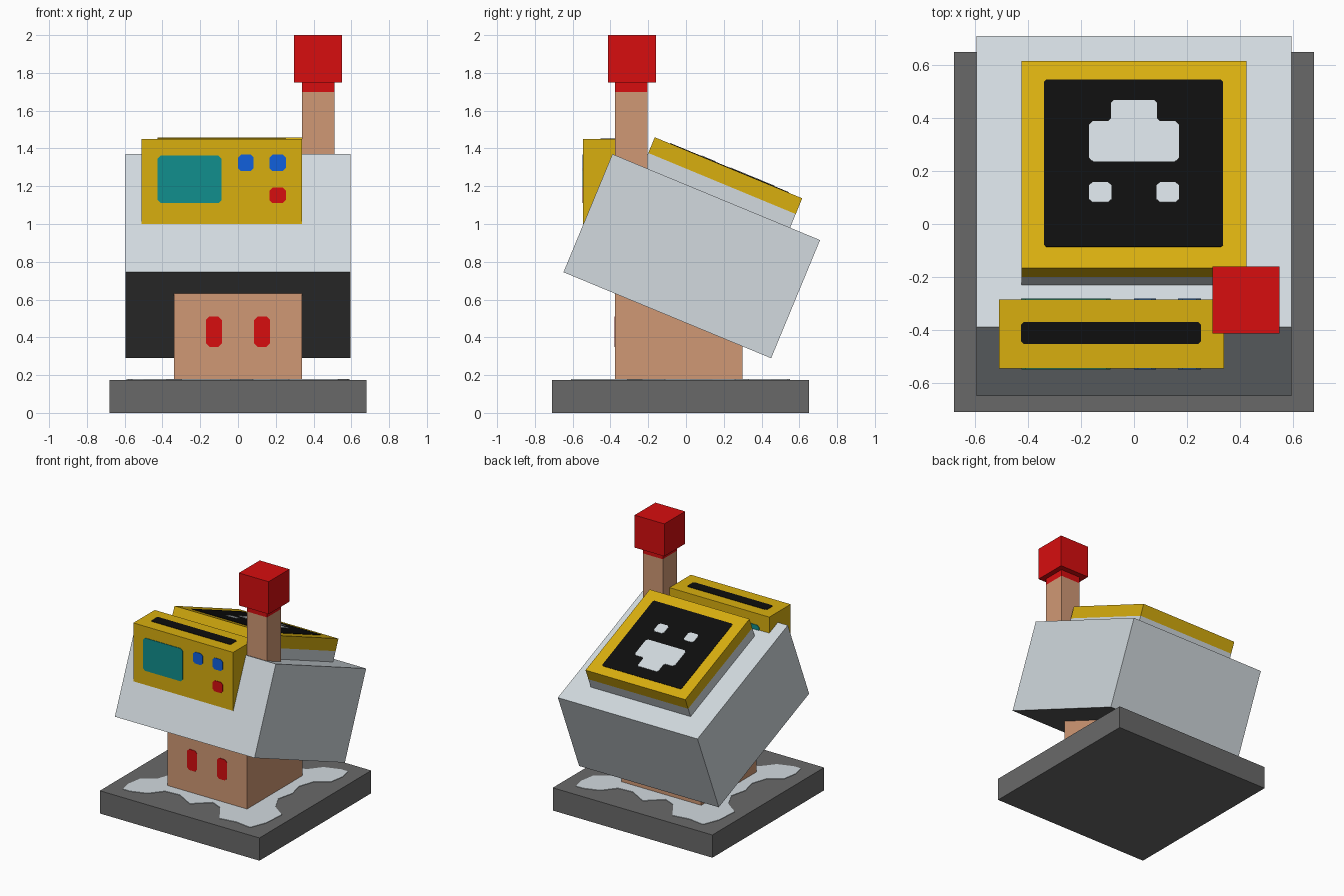
import bpy, bmesh, math
from mathutils import Matrix, Vector

if "Cube" in bpy.data.objects:
    bpy.data.objects.remove(bpy.data.objects["Cube"])


def material(name, hex_code):
    def lin(v):
        v /= 255
        return v / 12.92 if v <= 0.04045 else ((v + 0.055) / 1.055) ** 2.4
    m = bpy.data.materials.new(name)
    m.diffuse_color = [lin(int(hex_code[i:i + 2], 16)) for i in (0, 2, 4)] + [1]
    m.use_nodes = True
    m.node_tree.nodes["Principled BSDF"].inputs["Base Color"].default_value = m.diffuse_color
    return m


LIGHT = material("pale grey", "D2DADF")
YELLOW = material("yellow", "D9AF0F")
BLACK = material("black", "0E0E0E")
GREY = material("dark grey", "696969")
TAN = material("tan", "D09875")
RED = material("red", "D70D0F")
BLUE = material("blue", "1160DC")
TEAL = material("teal", "118F8D")


def finish(name, bm, matrix, mats):
    bmesh.ops.recalc_face_normals(bm, faces=bm.faces)
    mesh = bpy.data.meshes.new(name)
    bm.to_mesh(mesh)
    bm.free()
    for m in mats:
        mesh.materials.append(m)
    ob = bpy.data.objects.new(name, mesh)
    ob.matrix_world = matrix
    bpy.context.collection.objects.link(ob)
    return ob


def box(name, x, y, z, *mats, matrix=Matrix()):
    """Box from three (low, high) ranges."""
    bm = bmesh.new()
    bmesh.ops.create_cube(bm, size=1)
    for v in bm.verts:
        v.co = [(r[0] + r[1]) / 2 + c * (r[1] - r[0]) for c, r in zip(v.co, (x, y, z))]
    return finish(name, bm, matrix, mats)


def plate(name, outline, mat, matrix, thick=0.004):
    """Thin painted detail standing on the local xy plane."""
    bm = bmesh.new()
    face = bm.faces.new([bm.verts.new((px, py, 0)) for px, py in outline])
    ext = bmesh.ops.extrude_face_region(bm, geom=[face])
    for v in ext["geom"]:
        if isinstance(v, bmesh.types.BMVert):
            v.co.z = thick
    return finish(name, bm, matrix, [mat])


def rect(x0, x1, y0, y1, c=0.013):
    """Rectangle with small clipped corners."""
    return [(x0 + c, y0), (x1 - c, y0), (x1, y0 + c), (x1, y1 - c),
            (x1 - c, y1), (x0 + c, y1), (x0, y1 - c), (x0, y0 + c)]


# Base slab with an irregular pale patch around the pedestal
box("base", (-0.68, 0.68), (-0.71, 0.65), (0, 0.175), GREY)
half = [(-0.56, -0.57), (-0.50, -0.57), (-0.38, -0.53), (-0.30, -0.43), (-0.18, -0.42),
        (-0.04, -0.50), (0.08, -0.39), (0.17, -0.43), (0.27, -0.58), (0.40, -0.56),
        (0.53, -0.58), (0.58, -0.45), (0.59, -0.28), (0.48, -0.20), (0.42, -0.08),
        (0.45, 0.05), (0.42, 0.17), (0.46, 0.29), (0.56, 0.36), (0.58, 0.48)]
patch = half + [(-px, -py) for px, py in half]
plate("base_patch", patch, LIGHT, Matrix.Translation((0, -0.03, 0.175)))

# Pedestal with two red marks
box("pedestal", (-0.34, 0.34), (-0.375, 0.30), (0.175, 0.75), TAN)
UPRIGHT = Matrix.Rotation(math.pi / 2, 4, 'X')
pedestal_front = Matrix.Translation((0, -0.375, 0)) @ UPRIGHT
for side, x0 in (("left", -0.17), ("right", 0.085)):
    plate(f"pedestal_mark_{side}", rect(x0, x0 + 0.085, 0.35, 0.51, 0.018), RED, pedestal_front)

# Tilted body, dark underneath; local origin is the middle of its top face
TILT = Matrix.Translation((0, 0.16, 1.1425)) @ Matrix.Rotation(math.radians(-22.5), 4, 'X')
body = box("body", (-0.595, 0.595), (-0.595, 0.595), (-0.677, 0), LIGHT, GREY, matrix=TILT)
for p in body.data.polygons:
    p.material_index = 1 if p.normal.z < -0.5 else 0

# Screen panel on the sloping top
PANEL = Matrix.Translation((0, 0.225, 1.2975)) @ Matrix.Rotation(math.radians(-22.5), 4, 'X')
box("screen_neck", (-0.425, 0.425), (-0.4225, 0.4225), (-0.19, -0.09), LIGHT, matrix=PANEL)
box("screen_frame", (-0.425, 0.425), (-0.4225, 0.4225), (-0.09, 0), YELLOW, matrix=PANEL)
plate("screen", rect(-0.34, 0.337, -0.337, 0.345, 0.008), BLACK, PANEL, 0.003)
for side, x0 in (("left", -0.17), ("right", 0.085)):
    plate(f"screen_square_{side}", rect(x0, x0 + 0.085, -0.157, -0.075), LIGHT, PANEL, 0.006)
emblem = [(-0.155, 0.01), (0.155, 0.01), (0.17, 0.025), (0.17, 0.16), (0.155, 0.175),
          (0.098, 0.175), (0.087, 0.187), (0.087, 0.25), (0.077, 0.261)]
emblem += [(-px, py) for px, py in reversed(emblem[2:])] + [(-0.17, 0.025)]
emblem = list(dict.fromkeys(emblem))
plate("screen_emblem", emblem, LIGHT, PANEL, 0.006)

# Control box with display and buttons, repeated on its rear face
box("control_box", (-0.51, 0.34), (-0.545, -0.285), (1.0, 1.45), YELLOW)
details = [("display", (-0.425, -0.088, 1.11, 1.362), TEAL),
           ("button_inner", (0.0, 0.083, 1.28, 1.368), BLUE),
           ("button_outer", (0.167, 0.253, 1.28, 1.368), BLUE),
           ("button_low", (0.167, 0.253, 1.11, 1.193), RED)]
box_front = Matrix.Translation((0, -0.545, 0)) @ UPRIGHT
box_rear = Matrix.Translation((0, -0.285, 0)) @ Matrix.Rotation(math.pi, 4, 'Z') @ UPRIGHT
for name, (x0, x1, z0, z1), mat in details:
    plate("front_" + name, rect(x0, x1, z0, z1, 0.016), mat, box_front)
    plate("rear_" + name, rect(-x1, -x0, z0, z1, 0.016), mat, box_rear)
plate("top_slot", rect(-0.427, 0.253, -0.453, -0.37, 0.01), BLACK, Matrix.Translation((0, 0, 1.45)), 0.003)

# Post with red collar and cube cap
box("post", (0.34, 0.51), (-0.375, -0.203), (1.1, 1.7), TAN)
box("post_collar", (0.34, 0.51), (-0.375, -0.203), (1.7, 1.75), RED)
box("post_cap", (0.297, 0.55), (-0.413, -0.16), (1.75, 2.0), RED)
